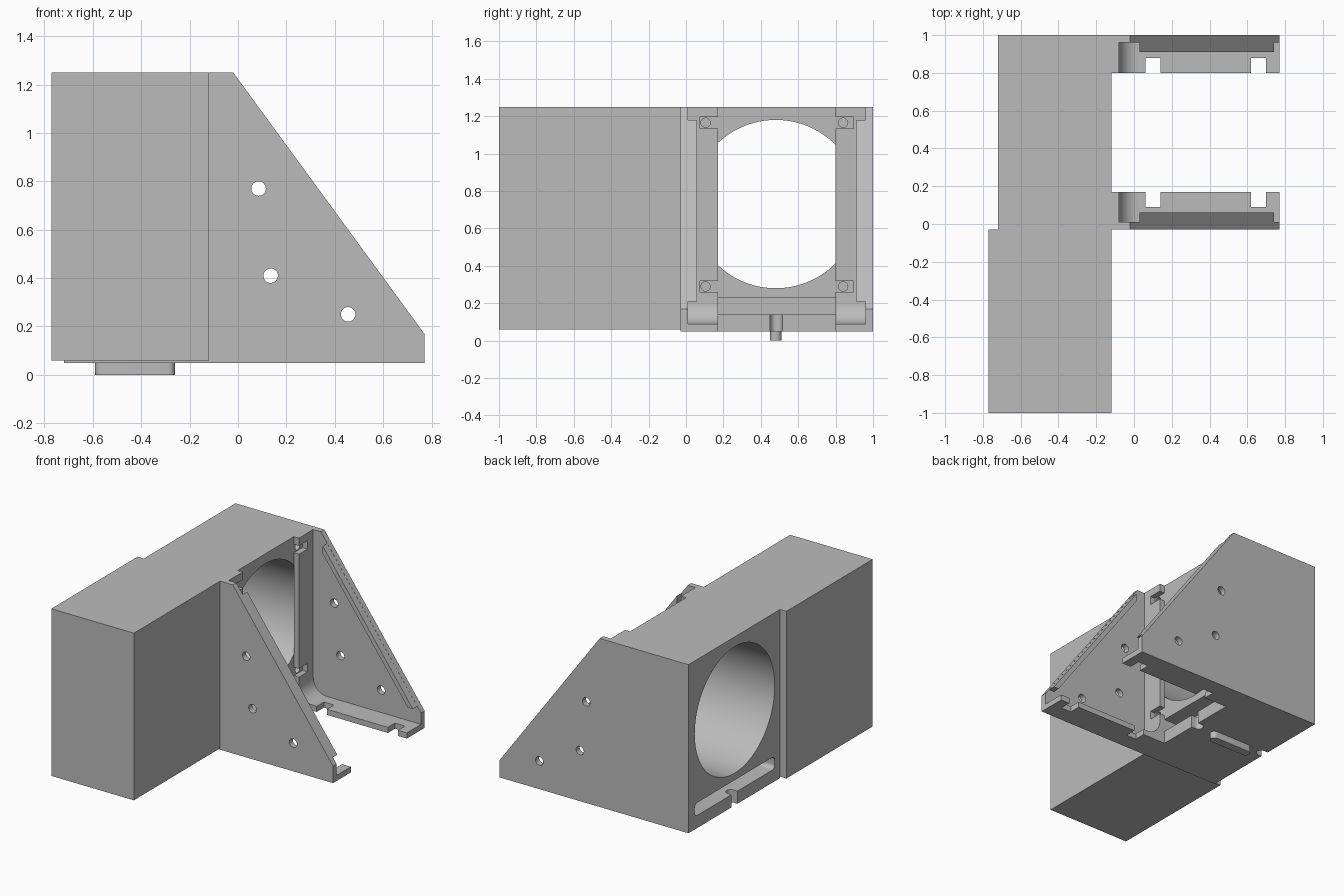
import bpy, bmesh
from math import sin, cos, pi, radians
from mathutils import Vector

if "Cube" in bpy.data.objects:
    bpy.data.objects.remove(bpy.data.objects["Cube"])

grey = bpy.data.materials.new("light_grey")
grey.use_nodes = True
grey.diffuse_color = (0.5, 0.5, 0.5, 1)
grey.node_tree.nodes["Principled BSDF"].inputs["Base Color"].default_value = (0.5, 0.5, 0.5, 1)

MID = 0.485  # centre line of the bracket, in y


def prism(name, pts, axis, lo, hi):
    """Extrude a 2D outline along an axis; outline uses the other two axes in order."""
    bm = bmesh.new()

    def place(p, d):
        c = list(p)
        c.insert(axis, d)
        return bm.verts.new(c)

    face = bm.faces.new([place(p, lo) for p in pts])
    ext = bmesh.ops.extrude_face_region(bm, geom=[face])
    shift = Vector([0, 0, 0])
    shift[axis] = hi - lo
    verts = [g for g in ext["geom"] if isinstance(g, bmesh.types.BMVert)]
    bmesh.ops.translate(bm, vec=shift, verts=verts)
    bmesh.ops.recalc_face_normals(bm, faces=bm.faces)
    mesh = bpy.data.meshes.new(name)
    bm.to_mesh(mesh)
    bm.free()
    mesh.materials.append(grey)
    ob = bpy.data.objects.new(name, mesh)
    bpy.context.collection.objects.link(ob)
    return ob


def box(name, x, y, z):
    return prism(name, [(x[0], y[0]), (x[1], y[0]), (x[1], y[1]), (x[0], y[1])], 2, *z)


def arc(cx, cy, r, start, end, n):
    steps = [radians(start + (end - start) * i / n) for i in range(n + 1)]
    return [(cx + r * cos(a), cy + r * sin(a)) for a in steps]


def cylinder(name, cx, cy, r, axis, lo, hi, n=32):
    return prism(name, arc(cx, cy, r, 0, 360, n)[:-1], axis, lo, hi)


def rounded(y0, y1, z0, z1, r):
    """Outline of a rectangle with rounded corners."""
    return (arc(y1 - r, z1 - r, r, 0, 90, 8) + arc(y0 + r, z1 - r, r, 90, 180, 8)
            + arc(y0 + r, z0 + r, r, 180, 270, 8) + arc(y1 - r, z0 + r, r, 270, 360, 8))


def activate(ob):
    bpy.ops.object.select_all(action='DESELECT')
    ob.select_set(True)
    bpy.context.view_layer.objects.active = ob


def cut(ob, cutters):
    activate(ob)
    for c in cutters:
        mod = ob.modifiers.new("cut", 'BOOLEAN')
        mod.operation = 'DIFFERENCE'
        mod.solver = 'EXACT'
        mod.object = c
        bpy.ops.object.modifier_apply(modifier=mod.name)
        bpy.data.objects.remove(c)


def smooth(ob):
    activate(ob)
    bpy.ops.object.shade_smooth_by_angle(angle=radians(30))


def span(a, b, mirrored):
    return (2 * MID - b, 2 * MID - a) if mirrored else (a, b)


# Solid block beside the bracket
box("main_block", (-0.77, -0.12), (-1, -0.03), (0.06, 1.25))

# Housing with a round bore, end pockets, notches and screw holes
housing = box("bored_housing", (-0.72, -0.12), (-0.03, 1), (0.05, 1.25))
cutters = [cylinder("bore", MID - 0.005, 0.73, 0.45, 0, -0.8, 0, 96),
           prism("back_pocket", rounded(0.03, 0.93, 0.14, 0.23, 0.03), 0, -0.8, -0.55),
           box("front_pocket", (-0.25, 0), (0.17, 0.80), (0.14, 0.23))]
for x0, x1, centre in ((-0.8, -0.69, -0.69), (-0.15, 0, -0.15)):
    cutters.append(box("notch", (x0, x1), (0.45, 0.515), (0, 0.16)))
    cutters.append(cylinder("notch_end", centre, 0.4825, 0.0325, 2, 0, 0.16))
for y in (0.105, 2 * MID - 0.13):
    for z in (0.29, 1.165):
        cutters.append(cylinder("screw_hole", y, z, 0.025, 0, -0.2, 0, 20))
cut(housing, cutters)
smooth(housing)

# Locating key under the housing
key = prism("locating_key", rounded(-0.59, -0.26, 0.45, 0.51, 0.0299), 2, 0, 0.06)
# The outline lies in x and y, so it already sits under the housing
smooth(key)

plate_outline = [(-0.12, 0.05), (0.77, 0.05), (0.77, 0.17), (-0.02, 1.25), (-0.12, 1.25)]
rib_outline = [(0.03, 1.18), (0.74, 0.21), (0.70, 0.21), (0.03, 1.125)]
flange_outline = ([(-0.12, 0.05), (0.77, 0.05), (0.77, 0.09)]
                  + arc(0.03, 0.20, 0.11, 270, 180, 12)
                  + [(-0.08, 1.25), (-0.12, 1.25)])

for side, mirrored in (("front", False), ("back", True)):
    # Triangular side plate with three holes
    plate = prism(side + "_side_plate", plate_outline, 1, *span(-0.03, 0.01, mirrored))
    cut(plate, [cylinder("hole", x, z, 0.03, 1, -0.2, 1.2)
                for x, z in ((0.085, 0.77), (0.135, 0.41), (0.455, 0.25))])
    smooth(plate)

    # Stiffening rib along the sloped edge
    prism(side + "_sloped_rib", rib_outline, 1, *span(0.01, 0.06, mirrored))

    # L-shaped flange with a filleted corner and screw notches
    flange = prism(side + "_flange", flange_outline, 1, *span(0.01, 0.17, mirrored))
    notches = [box("slot", (x, x + 0.08), span(0.09, 0.2, mirrored), (0, 0.12))
               for x in (0.06, 0.62)]
    notches += [box("slot", (-0.2, 0), span(0.075, 0.2, mirrored), (z, z + 0.06))
                for z in (0.26, 1.135)]
    cut(flange, notches)
    smooth(flange)
